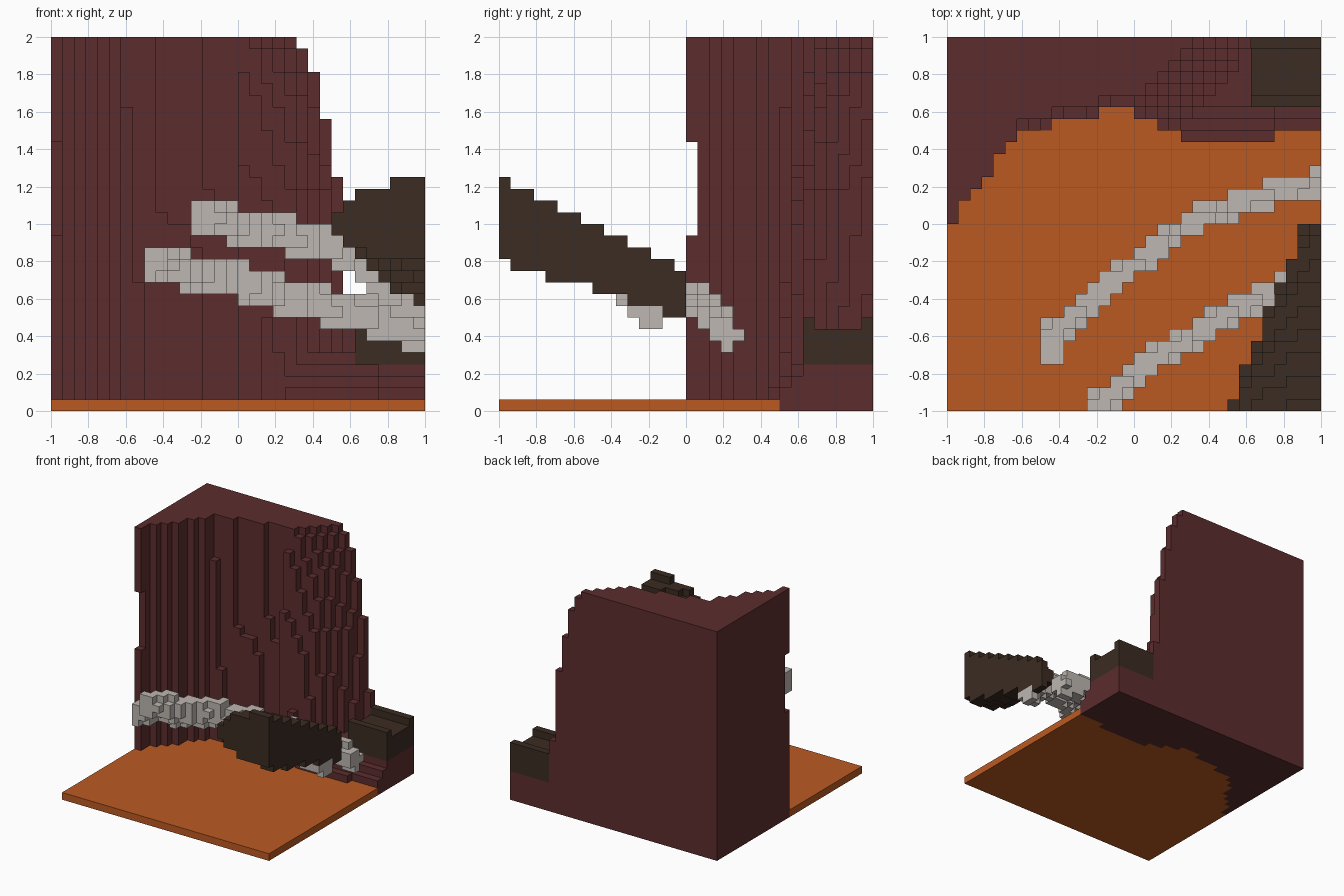
import bpy
import bmesh
from mathutils import Vector

N = 32
S = 2 / N

if "Cube" in bpy.data.objects:
    bpy.data.objects.remove(bpy.data.objects["Cube"], do_unlink=True)


def material(name, rgb):
    m = bpy.data.materials.new(name)
    m.use_nodes = True
    m.diffuse_color = (*rgb, 1)
    m.node_tree.nodes["Principled BSDF"].inputs["Base Color"].default_value = (*rgb, 1)
    return m


def lerp(points, t):
    """Piecewise linear value of a profile at t."""
    if t <= points[0][0]:
        return points[0][1]
    for (a, u), (b, v) in zip(points, points[1:]):
        if t <= b:
            return u + (v - u) * (t - a) / (b - a)
    return points[-1][1]


# Ground line of the cliff: a concave bay, then a rounded buttress
FOOT = [(-.97, 0), (-.91, .125), (-.84, .19), (-.78, .25), (-.72, .375),
        (-.66, .44), (-.56, .5), (-.47, .53), (-.41, .56), (-.22, .565),
        (-.15, .625), (-.03, .625), (.03, .5625), (.09, .5625), (.16, .5),
        (.28, .4375), (.72, .4375), (.78, .5), (1, .5)]
# Buttress front and right-hand edge against height
FRONT = [(0, .42), (.3, .5), (1, .56), (1.55, .62), (2, .68)]
EDGE = [(.5, .625), (.68, .6), (1.15, .57), (1.31, .53), (1.69, .47), (1.88, .4), (2, .33)]
POWER = [(1, 2.6), (2, 1.3)]
# Low slope beside the buttress, against distance behind the ground line
SLOPE = [(0, .08), (.06, .15), (.13, .25), (.2, .28), (.5, .33)]


def floor(x, y, z):
    return z < S and y < lerp(FOOT, x)


def wall(x, y, z):
    foot = lerp(FOOT, x)
    if y < foot:
        return False
    if z < S or (x > 0 and z < lerp(SLOPE, y - foot)):
        return True
    if x < -1 + S and y < S and .94 < z < 1.44:
        return False
    if x < 0:
        recess = S * z / 2 if -.6 < x else 0
        return y > foot + recess
    edge = lerp(EDGE, z)
    front = lerp(FRONT, z)
    if x > edge:
        return False
    return y > front + (1.0 - front) * (x / edge) ** lerp(POWER, z)


def ledge(x, y, z):
    """Shallow trough of dark rock on the low slope."""
    rim = y < .69 or y > .93
    return x > .625 and y > .625 and .25 < z < (.5 if rim else .4375)


def boulder(x, y, z):
    """Tapering log of rock, cut off flat at the right side."""
    if y > 0:
        return False
    t = y + 1
    r = (1 - x) / (.51 - .42 * t)
    mid, half = 1.03 - .41 * t, .225 - .1 * t
    return r < 1 and abs(z - mid) < half * (1 - r * r) ** .5


def rib(path):
    """Test for cells close to a 3D polyline."""
    samples = []
    for a, b in zip(path, path[1:]):
        a, b = Vector(a), Vector(b)
        steps = max(1, int((b - a).length / .03))
        samples += [a.lerp(b, i / steps) for i in range(steps + 1)]

    def inside(x, y, z):
        return any(((p.x - x) ** 2 + (p.y - y) ** 2) / .07 ** 2 + ((p.z - z) / .105) ** 2 < 1
                   for p in samples)
    return inside


lower_rib = rib([(-.46, -.7, .79), (-.42, -.58, .79), (-.2, -.37, .73), (0, -.22, .69),
                 (.2, -.06, .63), (.4, .05, .57), (.6, .13, .53), (.8, .18, .47), (1, .22, .41)])
upper_rib = rib([(-.19, -.97, 1.06), (0, -.81, .99), (.2, -.66, .96), (.4, -.55, .91),
                 (.6, -.42, .85), (.75, -.35, .74), (.85, -.3, .64), (1, -.2, .53)])

red = material("dark red rock", (.107, .026, .027))
orange = material("orange ground", (.497, .102, .016))
bone = material("pale bone", (.508, .473, .439))
brown = material("dark brown rock", (.044, .025, .016))

PARTS = [("ground_slab", floor, orange), ("rock_ledge", ledge, brown),
         ("cliff_wall", wall, red), ("rock_log", boulder, brown),
         ("lower_rib", lower_rib, bone), ("upper_rib", upper_rib, bone)]

# Give every cell to the first part that claims it
owner = {}
for i in range(N):
    for j in range(N):
        for k in range(N):
            p = (-1 + (i + .5) * S, -1 + (j + .5) * S, (k + .5) * S)
            for name, test, mat in PARTS:
                if test(*p):
                    owner[i, j, k] = name
                    break


def build(name, mat):
    """Mesh the exposed cell sides of one part."""
    bm = bmesh.new()
    verts = {}

    def vert(c):
        if c not in verts:
            verts[c] = bm.verts.new((c[0] * S - 1, c[1] * S - 1, c[2] * S))
        return verts[c]

    for cell, part in owner.items():
        if part != name:
            continue
        for axis in range(3):
            for side in (0, 1):
                near = list(cell)
                near[axis] += 2 * side - 1
                if tuple(near) in owner:
                    continue
                ring = []
                for u, v in ((0, 0), (1, 0), (1, 1), (0, 1)):
                    c = list(cell)
                    c[axis] += side
                    c[(axis + 1) % 3] += u
                    c[(axis + 2) % 3] += v
                    ring.append(vert(tuple(c)))
                bm.faces.new(ring if side else ring[::-1])
    mesh = bpy.data.meshes.new(name)
    bm.to_mesh(mesh)
    bm.free()
    mesh.materials.append(mat)
    bpy.context.collection.objects.link(bpy.data.objects.new(name, mesh))


for name, test, mat in PARTS:
    build(name, mat)
